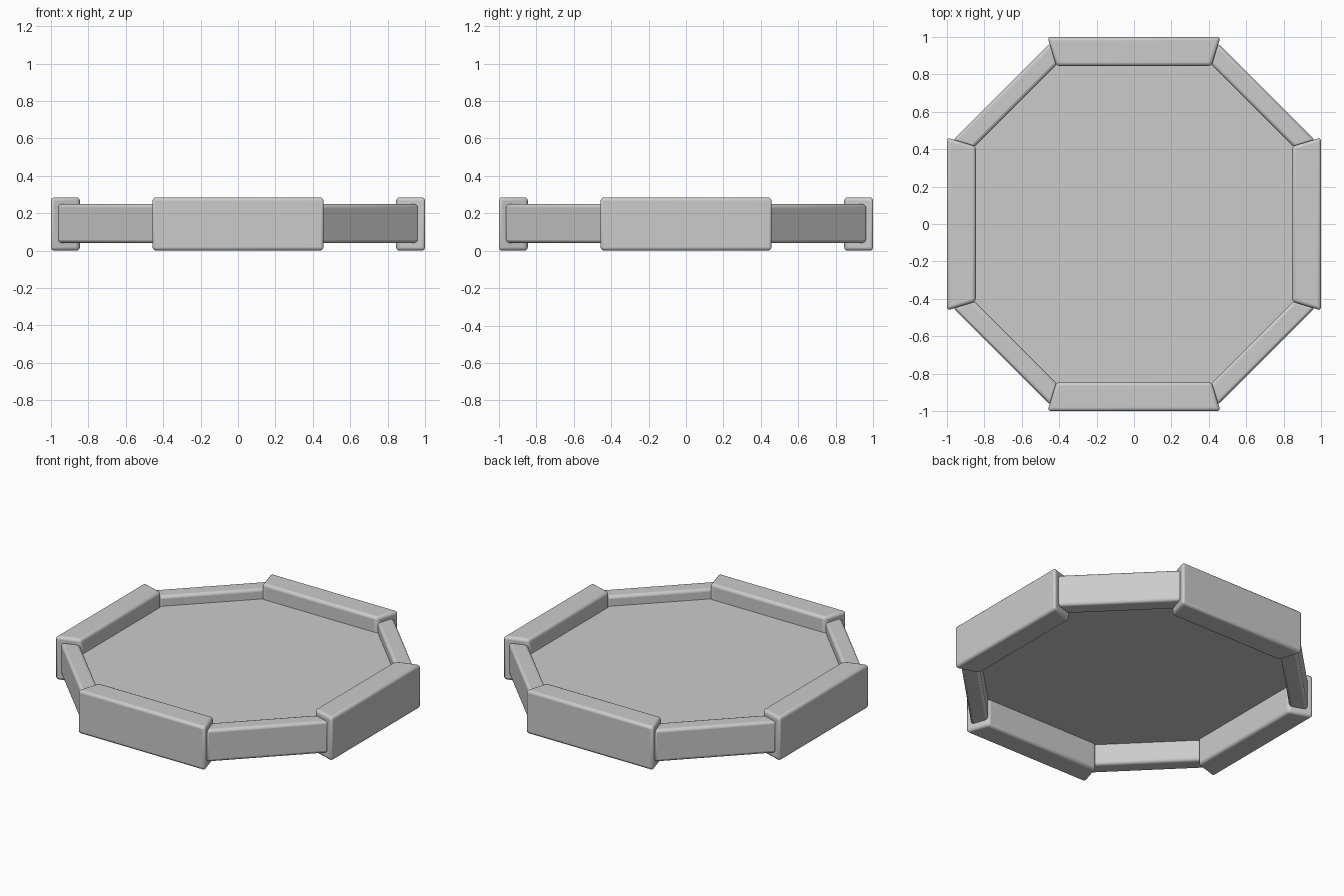
import bpy, bmesh, math
from mathutils import Matrix, Vector

cube = bpy.data.objects.get("Cube")
if cube:
    bpy.data.objects.remove(cube, do_unlink=True)

grey = bpy.data.materials.new("plain_grey")
grey.use_nodes = True
colour = (0.6, 0.6, 0.6, 1)
grey.diffuse_color = colour
grey.node_tree.nodes["Principled BSDF"].inputs["Base Color"].default_value = colour


def finish(name, bm, bevel=0.0):
    """Turn a bmesh into a named, shaded object with optional rounded edges."""
    bmesh.ops.recalc_face_normals(bm, faces=bm.faces)
    mesh = bpy.data.meshes.new(name)
    bm.to_mesh(mesh)
    bm.free()
    mesh.materials.append(grey)
    obj = bpy.data.objects.new(name, mesh)
    bpy.context.collection.objects.link(obj)
    if bevel:
        mod = obj.modifiers.new("rounded_edges", 'BEVEL')
        mod.width = bevel
        mod.segments = 3
    bpy.ops.object.select_all(action='DESELECT')
    obj.select_set(True)
    bpy.context.view_layer.objects.active = obj
    bpy.ops.object.shade_smooth_by_angle(angle=math.radians(40))
    return obj


def prism(outline, low, high):
    """Extrude a flat outline between two heights."""
    bm = bmesh.new()
    base = bm.faces.new([bm.verts.new((x, y, low)) for x, y in outline])
    ext = bmesh.ops.extrude_face_region(bm, geom=[base])
    top = [v for v in ext["geom"] if isinstance(v, bmesh.types.BMVert)]
    bmesh.ops.translate(bm, verts=top, vec=Vector((0, 0, high - low)))
    return bm


def beam(name, angle, inner, outer, half_in, half_out, low, high, bevel):
    """One mitred rim beam, turned around the centre."""
    bm = prism([(-half_out, -outer), (half_out, -outer),
                (half_in, -inner), (-half_in, -inner)], low, high)
    bm.transform(Matrix.Rotation(math.radians(angle), 4, 'Z'))
    finish(name, bm, bevel)


# Four thick side beams and four thinner corner beams
sides = ["front", "left", "back", "right"]
corners = ["front_left", "back_left", "back_right", "front_right"]
for i in range(4):
    beam(sides[i] + "_beam", 90 * i, 0.845, 1.0, 0.415, 0.462, 0.0, 0.285, 0.018)
    beam(corners[i] + "_corner_beam", 90 * i + 45, 0.895, 1.0,
         0.32, 0.37, 0.04, 0.25, 0.018)

# Octagonal panel held inside the rim
corner_points = []
for i in range(4):
    turn = Matrix.Rotation(math.radians(90 * i), 2)
    for x in (-0.425, 0.425):
        corner_points.append(tuple(turn @ Vector((x, -0.855))))
finish("panel", prism(corner_points, 0.175, 0.185))
